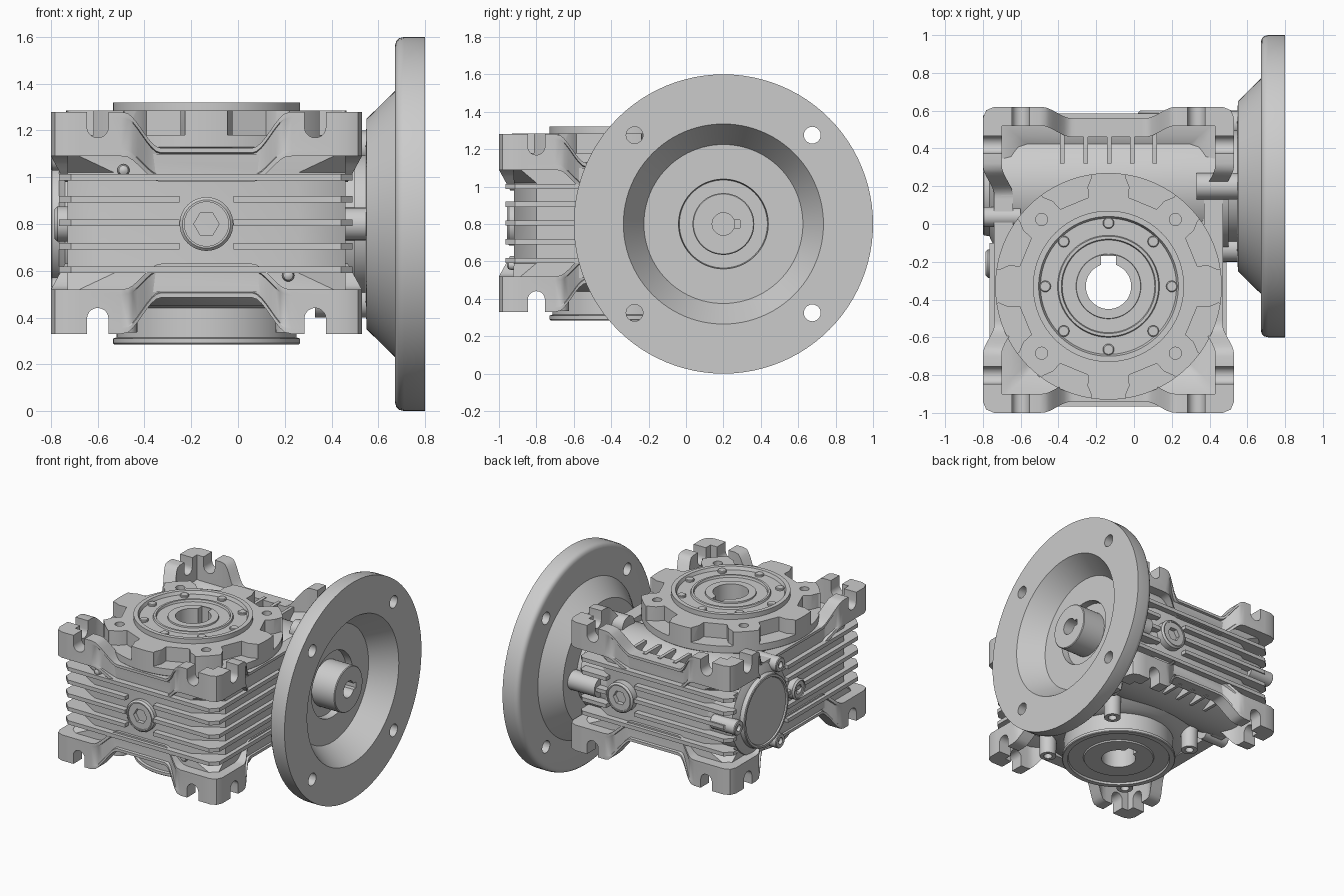
import bpy, bmesh
from math import sin, cos, pi, radians

if "Cube" in bpy.data.objects:
    bpy.data.objects.remove(bpy.data.objects["Cube"])

GX, GY = -0.135, -0.33      # output shaft axis (vertical)
WY, WZ = 0.2, 0.8           # input shaft axis (along x)
ZM = 1.61                   # z mirror: z -> ZM - z


def at(axis, u, v, h):
    return {'x': (h, u, v), 'y': (u, h, v), 'z': (u, v, h)}[axis]


def prism(outline, a, b, axis='z'):
    return [[at(axis, u, v, h) for u, v in outline] for h in (a, b)], False


def box(x0, x1, y0, y1, z0, z1):
    return prism([(x0, y0), (x1, y0), (x1, y1), (x0, y1)], z0, z1)


def lathe(profile, cu, cv, axis='z', seg=64, closed=False):
    return [[at(axis, cu + r * cos(2 * pi * i / seg), cv + r * sin(2 * pi * i / seg), h)
             for i in range(seg)] for r, h in profile], closed


def rod(cu, cv, r, a, b, axis='z', seg=24):
    return lathe([(r, a), (r, b)], cu, cv, axis, seg)


def shade(ob):
    ob.data.shade_smooth()
    ob.data.set_sharp_from_angle(angle=radians(32))


def make(name, *parts):
    bm = bmesh.new()
    for rings, closed in parts:
        vs = [[bm.verts.new(p) for p in ring] for ring in rings]
        n = len(vs[0])
        for k in range(len(vs) if closed else len(vs) - 1):
            a, b = vs[k], vs[(k + 1) % len(vs)]
            for i in range(n):
                j = (i + 1) % n
                bm.faces.new((a[i], a[j], b[j], b[i]))
        if not closed:
            bm.faces.new(vs[0][::-1])
            bm.faces.new(vs[-1])
    bmesh.ops.remove_doubles(bm, verts=bm.verts, dist=1e-5)
    bmesh.ops.recalc_face_normals(bm, faces=bm.faces)
    me = bpy.data.meshes.new(name)
    bm.to_mesh(me)
    bm.free()
    ob = bpy.data.objects.new(name, me)
    bpy.context.collection.objects.link(ob)
    shade(ob)
    return ob


def cut(ob, *parts):
    cutter = make("cutter", *parts)
    cutter.hide_render = True
    mod = ob.modifiers.new("cut", 'BOOLEAN')
    mod.operation, mod.solver, mod.object = 'DIFFERENCE', 'EXACT', cutter
    bpy.context.view_layer.objects.active = ob
    bpy.ops.object.modifier_apply(modifier=mod.name)
    bpy.data.objects.remove(cutter)
    shade(ob)


def octo(x0, x1, y0, y1, cx, cy):
    return [(x0 + cx, y0), (x1 - cx, y0), (x1, y0 + cy), (x1, y1 - cy),
            (x1 - cx, y1), (x0 + cx, y1), (x0, y1 - cy), (x0, y0 + cy)]


def level(outline, z):
    return [(x, y, z) for x, y in outline]


# Housing core: chamfered walls with a shallow pocket above and below
rim = octo(-.73, .46, -.925, .545, .03, .03)
waist = octo(-.73, .46, -.92, .54, .2, .12)
lip = octo(-.65, .38, -.85, .47, .03, .03)
floor = octo(-.55, .28, -.75, .38, .03, .03)
half = [level(floor, 1.0), level(lip, 1.09), level(rim, 1.10), level(waist, 1.02)]
lower = [[(x, y, ZM - z) for x, y, z in ring] for ring in reversed(half)]
core = make("housing_core", (half + lower, False))
cut(core, rod(GX, GY, .3, 0, 2, seg=48))

# Cooling fins wrapped around the housing, cleared at the plugs and end covers
fin_out, fin_in = octo(-.765, .49, -.965, .585, .05, .05), octo(-.6, .33, -.8, .42, .03, .03)
fins = make("cooling_fins", *[([level(fin_out, z - .014), level(fin_out, z + .014),
            level(fin_in, z + .014), level(fin_in, z - .014)], True)
            for z in (.605, .705, .805, .905, 1.0)])
cut(fins, box(GX - .115, GX + .115, -1.1, -.915, .67, .94),
    box(.015, .245, .535, .7, .67, .94),
    box(-.9, -.735, -.1, .5, .5, 1.1), box(.465, .6, -.2, .62, .5, 1.1))


# Mounting frames: high corner feet joined by dipped, recessed channel rails
def frame(name, flip):
    x0, y0, lx, ly = -.8, -1.0, 1.33, 1.62
    fz = (lambda z: ZM - z) if flip else (lambda z: z)
    sides = [((x0, y0), (1, 0), lx), ((x0 + lx, y0), (0, 1), ly),
             ((x0 + lx, y0 + ly), (-1, 0), lx), ((x0, y0 + ly), (0, -1), ly)]
    rings = []
    for (cx, cy), (dx, dy), length in sides:
        near = [.06, .12, .3] + [.31 + .02 * i for i in range(1, 10)]
        stations = [(.0176, .0176)] + [(t, None) for t in near + [length - d for d in reversed(near)]]
        for t, off in stations:
            d = min(t, length - t)
            s = max(0, min(1, (d - .31) / .16))
            s = s * s * (3 - 2 * s)
            o = .06 * s if off is None else off
            ti = max(.1, min(length - .1, t))
            lo, hi = 1.09 - .11 * s, 1.28 - .155 * s

            def p(t, o, z):
                return (cx + dx * t - dy * o, cy + dy * t + dx * o, fz(z))
            w = o + .025 * s
            rings.append([p(t, o, lo), p(t, o, lo + .025), p(t, w, lo + .03), p(t, w, hi - .025),
                          p(t, o, hi - .02), p(t, o, hi),
                          p(ti, .06 * s + .1, hi), p(ti, .06 * s + .1, lo)])
    ob = make(name, (rings, True))
    # open bolt slots through every foot wall
    slots = []
    for sgn in (-1, 1):
        for axis, c, ends in (('y', GX + sgn * .465, ((-1.1, -.85), (.47, .7))),
                              ('x', -.19 + sgn * .61, ((-.9, -.65), (.38, .6)))):
            u = [(c + .046 * cos(a), fz(1.215 + .046 * sin(a)))
                 for a in [pi + pi * k / 10 for k in range(11)]]
            u += [(c + .046, fz(1.4)), (c - .046, fz(1.4))]
            slots += [prism(u, a, b, axis) for a, b in ends]
    cut(ob, *slots)


frame("top_mounting_frame", False)
frame("bottom_mounting_frame", True)

# Gear housing: top flange, bearing seats, hollow output shaft and bottom spigot
gear = make("gear_housing", lathe([
    (.12, 1.305), (.17, 1.305), (.172, 1.295), (.245, 1.295), (.25, 1.31), (.265, 1.31),
    (.27, 1.297), (.36, 1.297), (.37, 1.32), (.4, 1.32), (.4, 1.285), (.6, 1.285), (.6, 1.13),
    (.55, 1.09), (.53, .95), (.53, .65), (.52, .5), (.44, .45), (.385, .44), (.385, .315),
    (.4, .31), (.4, .29), (.395, .285), (.36, .285), (.355, .3), (.25, .3), (.245, .29),
    (.17, .29), (.12, .29)], GX, GY, seg=96, closed=True))
notches = []
for k in range(8):
    a = radians(22.5 + 45 * k)
    notches.append(prism([(GX + r * cos(a) - t * sin(a), GY + r * sin(a) + t * cos(a))
                          for r, t in ((.475, -.08), (.53, -.1), (.57, -.14), (.7, -.17),
                                       (.7, .17), (.57, .14), (.53, .1), (.475, .08))], 1.18, 1.5))
diag = [(GX + sx * .354, GY + sy * .354) for sx in (-1, 1) for sy in (-1, 1)]
cut(gear, *notches)
cut(gear, *[rod(x, y, .032, 1.15, 1.5) for x, y in diag],
    box(GX - .04, GX + .04, GY, GY + .16, 0, 2))

# Screws around the output bearing
make("bearing_screws", *[lathe([(.03, 1.2), (.03, 1.308), (.025, 1.312)],
     GX + .335 * cos(k * pi / 4), GY + .335 * sin(k * pi / 4), seg=20) for k in range(8)])

# Threaded lugs around the bottom spigot
make("bottom_lugs", *[lathe([(.03, .38), (.03, .335), (.058, .335), (.065, .66)], x, y, seg=24)
                      for x, y in diag])

# Input shaft barrel with closed end cover
make("input_barrel", lathe([(.235, -.79), (.24, -.80), (.255, -.80), (.26, -.795), (.265, -.765),
     (.28, -.76), (.32, -.74), (.33, -.7), (.33, .5)], WY, WZ, 'x', 72))
make("end_cover_lugs", *[lathe([(.024, -.775), (.024, -.8), (.048, -.8), (.053, -.795), (.053, -.6)],
     WY + .325 * cos(a), WZ + .325 * sin(a), 'x', 24) for a in (0, 2 * pi / 3, -2 * pi / 3)])
make("input_flange_lugs", *[rod(WY + .33 * cos(k * pi / 2), WZ + .33 * sin(k * pi / 2), .07, .33, .56, 'x')
     for k in range(4)])

# Motor flange with dished face, hub and keyed bore
flange = make("motor_flange", lathe([
    (.06, .765), (.16, .765), (.165, .76), (.165, .58), (.235, .58), (.24, .63), (.425, .63),
    (.535, .8), (.8, .8), (.8, .71), (.795, .69), (.783, .677), (.765, .672), (.57, .672),
    (.45, .55), (.3, .545), (.3, .49), (.06, .49)], WY, WZ, 'x', 96, True))
cut(flange, box(.52, .9, WY, WY + .088, WZ - .022, WZ + .022),
    *[rod(WY + a * .475, WZ + b * .475, .045, .5, 1, 'x') for a in (-1, 1) for b in (-1, 1)])


# Oil plugs with hexagon sockets
def plug(name, u, v, base, tip, axis, r):
    s = 1 if tip > base else -1
    ob = make(name, lathe([(r, base), (r, tip - s * .012), (r - .012, tip)], u, v, axis, 40))
    cut(ob, lathe([(r * .82, tip + s * .1), (r * .82, tip - s * .008)], u, v, axis, 40))
    cut(ob, lathe([(r * .47, tip + s * .1), (r * .47, tip - s * .04)], u, v, axis, 6))


plug("front_plug", GX, WZ, -.85, -.958, 'y', .115)
plug("back_plug", .13, WZ, .48, .6, 'y', .11)
plug("side_plug", -.21, WZ, -.65, -.785, 'x', .075)

# Stiffening ribs between the barrel and the back rails, above and below
ribs = []
for x in (-.38, -.255, -.13, -.01, .11):
    ribs += [box(x - .012, x + .012, .32, .5, a, b) for a, b in ((.95, 1.13), (ZM - 1.13, ZM - .95))]
make("back_ribs", *ribs)

# Small ejector bosses on the front
for nm, x, z in (("upper_boss", -.49, 1.03), ("lower_boss", .215, .58)):
    make(nm, lathe([(.026, -.8), (.026, -.935), (.02, -.95), (.008, -.957)], x, z, 'y', 20))
